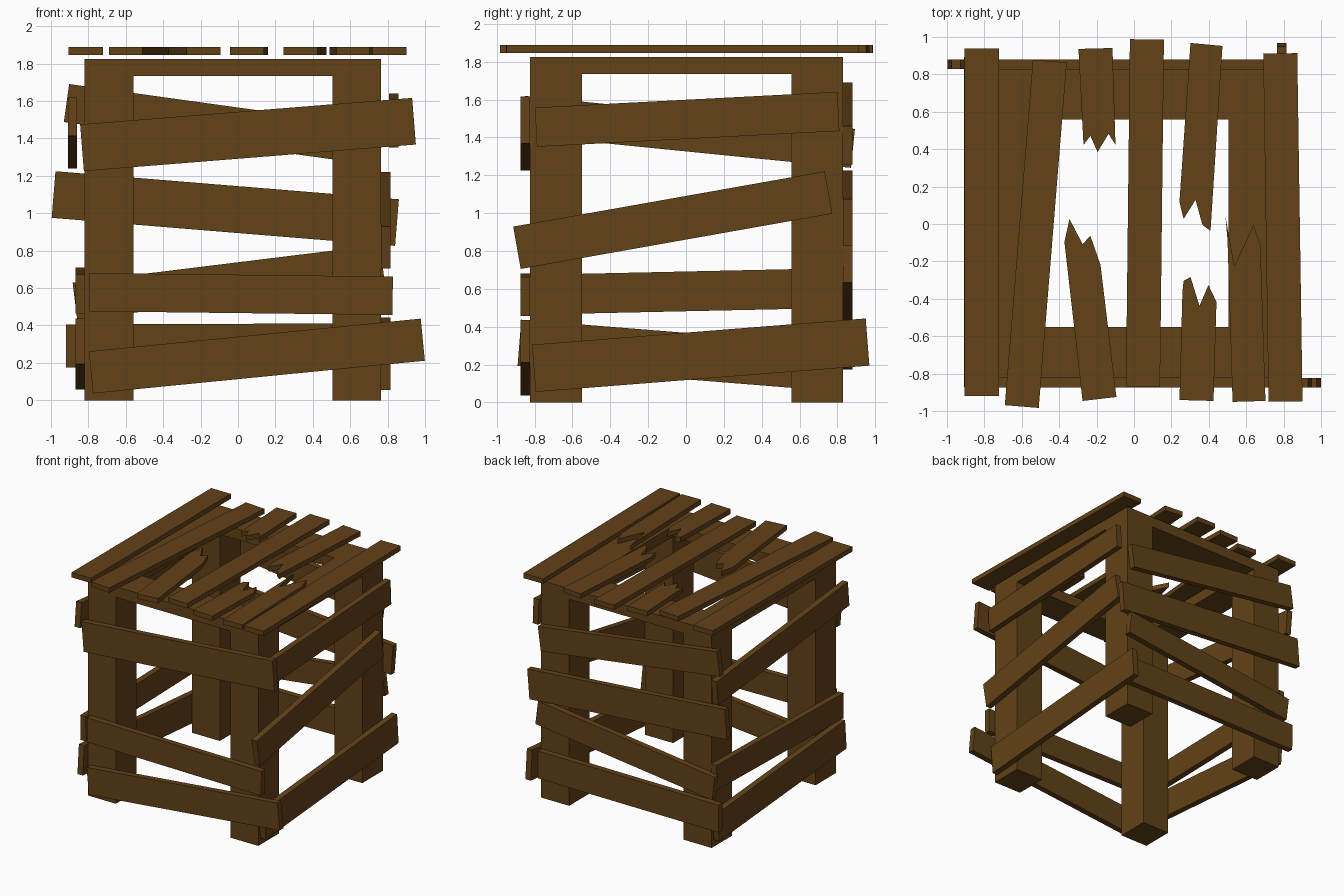
import bpy, bmesh
from mathutils import Vector

if "Cube" in bpy.data.objects:
    bpy.data.objects.remove(bpy.data.objects["Cube"])

wood = bpy.data.materials.new("wood")
wood.diffuse_color = (0.125, 0.054, 0.009, 1)
wood.use_nodes = True
wood.node_tree.nodes["Principled BSDF"].inputs["Base Color"].default_value = wood.diffuse_color


def finish(bm, name):
    bmesh.ops.recalc_face_normals(bm, faces=bm.faces)
    mesh = bpy.data.meshes.new(name)
    bm.to_mesh(mesh)
    bm.free()
    mesh.materials.append(wood)
    obj = bpy.data.objects.new(name, mesh)
    bpy.context.collection.objects.link(obj)


def slab(name, outline, axis, lo, hi):
    """Extrude a 2D outline along the given axis from lo to hi."""
    place = {"x": lambda u, v: (lo, u, v),
             "y": lambda u, v: (u, lo, v),
             "z": lambda u, v: (u, v, lo)}[axis]
    bm = bmesh.new()
    face = bm.faces.new([bm.verts.new(place(u, v)) for u, v in outline])
    out = bmesh.ops.extrude_face_region(bm, geom=[face])
    step = Vector([hi - lo if a == axis else 0 for a in "xyz"])
    bmesh.ops.translate(bm, vec=step,
                        verts=[g for g in out["geom"] if isinstance(g, bmesh.types.BMVert)])
    finish(bm, name)


def plank(name, start, end, width, axis, lo, hi):
    """Rectangular board between two end midpoints."""
    a, b = Vector(start), Vector(end)
    d = (b - a).normalized() * width / 2
    n = Vector((-d.y, d.x))
    slab(name, [a + n, b + n, b - n, a - n], axis, lo, hi)


# Frame: four posts joined by a flat square ring, outer skin only
xs, ys, zs = (-.82, -.56, .505, .765), (-.823, -.55, .558, .83), (0, 1.735, 1.825)
cells = {(i, j, k) for i in range(3) for j in range(3) for k in range(2)
         if (i != 1 and j != 1) or (k == 1 and (i, j) != (1, 1))}
bm = bmesh.new()
for c in cells:
    for ax in range(3):
        for side in (0, 1):
            nb = list(c)
            nb[ax] += 2 * side - 1
            if tuple(nb) in cells:
                continue
            quad = []
            for p, q in ((0, 0), (1, 0), (1, 1), (0, 1)):
                o = list(c)
                o[ax] += side
                o[(ax + 1) % 3] += p
                o[(ax + 2) % 3] += q
                quad.append(bm.verts.new((xs[o[0]], ys[o[1]], zs[o[2]])))
            bm.faces.new(quad)
bmesh.ops.remove_doubles(bm, verts=bm.verts, dist=1e-4)
finish(bm, "frame")

# Side boards: start midpoint, end midpoint, width
FRONT, BACK = ("y", -.873, -.823), ("y", .83, .88)
RIGHT, LEFT = ("x", .765, .815), ("x", -.87, -.82)
sides = {
    "front_board": [((-.834, 1.35), (.941, 1.492), .25, FRONT),
                    ((-.794, .578), (.827, .559), .205, FRONT),
                    ((-.786, .149), (.988, .324), .226, FRONT)],
    "back_board": [((-.917, 1.589), (.748, 1.358), .205, BACK),
                   ((-.986, 1.1), (.85, .95), .25, BACK),
                   ((-.872, .53), (.772, .732), .2, BACK),
                   ((-.92, .29), (.76, .297), .23, BACK)],
    "right_board": [((-.793, 1.454), (.805, 1.537), .207, ("x", .808, .858)),
                    ((-.893, .817), (.753, 1.109), .227, RIGHT),
                    ((-.804, .18), (.959, .319), .25, RIGHT)],
    "left_board": [((-.86, 1.516), (.882, 1.342), .207, ("x", -.91, -.86)),
                   ((-.85, .568), (.84, .605), .21, LEFT),
                   ((-.88, .315), (.81, .18), .245, LEFT)],
}
for name, boards in sides.items():
    for i, (a, b, w, where) in enumerate(boards, 1):
        plank(f"{name}_{i}", a, b, w, *where)

# Whole lid boards
TOP = ("z", 1.847, 1.888)
for i, (a, b) in enumerate([((-.814, -.919), (-.814, .937)), ((-.6, -.976), (-.45, .871)),
                            ((.048, -.871), (.069, .987)), ((.81, -.949), (.782, .912))], 1):
    plank(f"lid_board_{i}", a, b, .182, *TOP)

# Snapped lid boards with jagged ends
slab("broken_lid_board_1", [(-.297, .936), (-.115, .941), (-.099, .423), (-.136, .482),
                            (-.195, .385), (-.233, .471), (-.27, .423)], *TOP)
slab("broken_lid_board_2", [(-.275, -.946), (-.094, -.925), (-.179, -.219), (-.233, -.064),
                            (-.275, -.107), (-.345, .027), (-.372, -.096)], *TOP)
slab("broken_lid_board_3", [(.302, .968), (.473, .952), (.409, -.037), (.366, -.005),
                            (.329, .129), (.265, .027), (.243, .118)], *TOP)
slab("broken_lid_board_4", [(.243, -.941), (.425, -.946), (.441, -.417), (.398, -.326),
                            (.35, -.438), (.302, -.283), (.265, -.304), (.259, -.363)], *TOP)
slab("broken_lid_board_5", [(.527, -.951), (.703, -.946), (.676, -.112), (.639, -.005),
                            (.537, -.224), (.489, .038), (.5, -.085)], *TOP)
